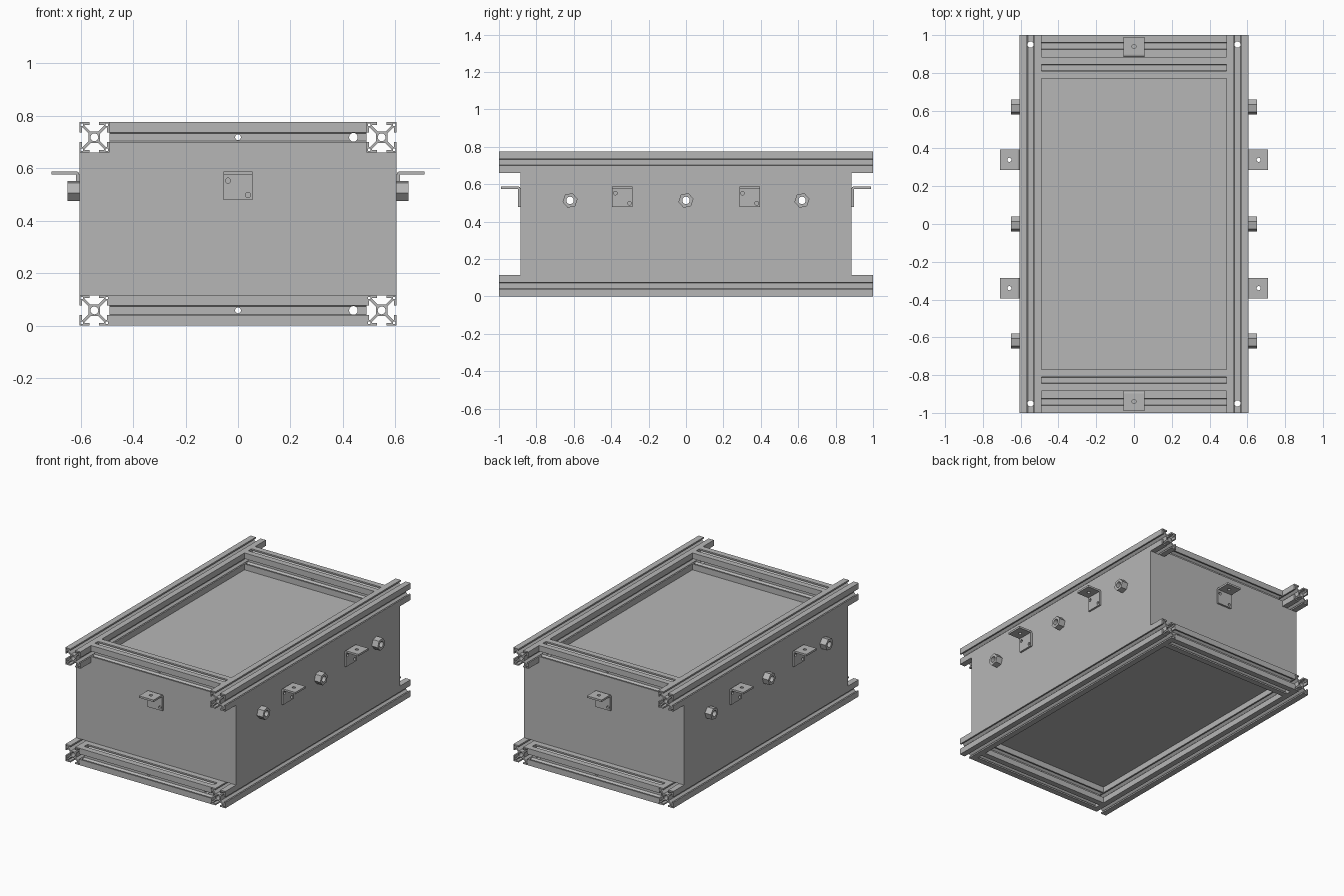
import bpy
import bmesh
from math import pi, cos, sin
from mathutils import Matrix, Vector

cube = bpy.data.objects.get("Cube")
if cube:
    bpy.data.objects.remove(cube, do_unlink=True)

grey = bpy.data.materials.new("plain grey")
grey.use_nodes = True
grey.diffuse_color = (0.47, 0.47, 0.47, 1)
grey.node_tree.nodes["Principled BSDF"].inputs["Base Color"].default_value = grey.diffuse_color

ALONG_X = Matrix.Rotation(pi / 2, 4, 'Y')
ALONG_Y = Matrix.Rotation(pi / 2, 4, 'X')
ALONG_Z = Matrix.Identity(4)

BAR = 0.115            # frame bar width
HALF = BAR / 2
HX, HY = 0.605, 0.885  # half sizes of the box
TOP = 0.775
RAIL_X = HX - HALF


def add(name, mesh):
    ob = bpy.data.objects.new(name, mesh)
    bpy.context.collection.objects.link(ob)
    if not mesh.materials:
        mesh.materials.append(grey)
    return ob


def extrude(name, loops, length, turn):
    """Extrude closed outlines (inner ones become holes) about their centre."""
    curve = bpy.data.curves.new(name, 'CURVE')
    curve.dimensions = '2D'
    curve.fill_mode = 'BOTH'
    curve.extrude = length / 2
    for loop in loops:
        spline = curve.splines.new('POLY')
        spline.points.add(len(loop) - 1)
        for point, (x, y) in zip(spline.points, loop):
            point.co = (x, y, 0, 1)
        spline.use_cyclic_u = True
    temp = bpy.data.objects.new("outline", curve)
    bpy.context.collection.objects.link(temp)
    graph = bpy.context.evaluated_depsgraph_get()
    mesh = bpy.data.meshes.new_from_object(temp.evaluated_get(graph))
    bpy.data.objects.remove(temp, do_unlink=True)
    bm = bmesh.new()
    bm.from_mesh(mesh)
    bmesh.ops.remove_doubles(bm, verts=bm.verts, dist=0.0002)
    bmesh.ops.recalc_face_normals(bm, faces=bm.faces)
    for face in bm.faces:
        face.smooth = False
    bm.to_mesh(mesh)
    bm.free()
    mesh.transform(turn)
    mesh.materials.clear()
    return add(name, mesh)


def cylinder(name, radius, length, turn, loc, sides=20):
    bm = bmesh.new()
    bmesh.ops.create_cone(bm, cap_ends=True, segments=sides, radius1=radius, radius2=radius,
                          depth=length, matrix=Matrix.Translation(loc) @ turn)
    mesh = bpy.data.meshes.new(name)
    bm.to_mesh(mesh)
    bm.free()
    return add(name, mesh)


def block(name, size, loc):
    bm = bmesh.new()
    bmesh.ops.create_cube(bm, size=1, matrix=Matrix.Translation(loc) @ Matrix.Diagonal((*size, 1)))
    mesh = bpy.data.meshes.new(name)
    bm.to_mesh(mesh)
    bm.free()
    return add(name, mesh)


def cut(ob, cutter):
    """Subtract a helper from a part and discard the helper."""
    mod = ob.modifiers.new("cut", 'BOOLEAN')
    mod.operation = 'DIFFERENCE'
    mod.solver = 'EXACT'
    mod.object = cutter
    bpy.context.view_layer.objects.active = ob
    bpy.ops.object.modifier_apply(modifier=mod.name)
    bpy.data.objects.remove(cutter, do_unlink=True)


def copy(ob, name, matrix):
    twin = add(name, ob.data)
    twin.matrix_world = matrix
    return twin


def circle(radius, sides=16):
    return [(radius * cos(2 * pi * i / sides), radius * sin(2 * pi * i / sides)) for i in range(sides)]


def turned(points, quarter):
    for _ in range(quarter):
        points = [(-y, x) for x, y in points]
    return points


# Slotted bar section: one side repeated four times, a bore and hollow corners
lip, pocket, core = 0.0475, 0.037, 0.022
left = [(-HALF, HALF), (-0.018, HALF), (-0.018, lip), (-pocket, lip), (-pocket, 0.044), (-0.015, core)]
side = left + [(-x, y) for x, y in reversed(left[1:])]
corner = [(0.043, 0.043), (0.052, 0.043), (0.052, 0.052), (0.043, 0.052)]
outline = []
for q in range(4):
    outline += turned(side, (4 - q) % 4)
section = [outline, circle(0.015)] + [turned(corner, q) for q in range(4)]

# Long side rails with a vertical hole near each end
rail = extrude("side_rail", section, 2, ALONG_Y)
for y in (-0.95, 0.95):
    cut(rail, cylinder("hole", 0.0165, 0.3, ALONG_Z, (0, y, 0)))
for level, z in (("lower", HALF), ("upper", TOP - HALF)):
    for name, sx in (("left", 1), ("right", -1)):
        copy(rail, f"{level}_{name}_rail", Matrix.Translation((sx * RAIL_X, 0, z)))
bpy.data.objects.remove(rail, do_unlink=True)

# Cross beams between the rails: lower ones at the ends, upper ones set in
beam = extrude("cross_beam", section, 2 * (HX - BAR), ALONG_X)
for x, r in ((0, 0.011), (0.44, 0.0165)):
    cut(beam, cylinder("hole", r, 0.3, ALONG_Y, (x, 0, 0)))
for level, z, y in (("lower", HALF, 1 - HALF), ("upper", TOP - HALF, HY - HALF)):
    for name, sy in (("front", -1), ("back", 1)):
        copy(beam, f"{level}_{name}_beam", Matrix.Translation((0, sy * y, z)))
bpy.data.objects.remove(beam, do_unlink=True)

# Hollow box with ports through its long sides
height = TOP - 2 * BAR
middle = Vector((0, 0, TOP / 2))
wall = 0.015
box = block("box", (2 * HX, 2 * HY, height), middle)
cut(box, block("hollow", (2 * (HX - wall), 2 * (HY - wall), height - 2 * wall), middle))
PORT_Z = 0.513
PORTS = (-0.62, 0, 0.62)
for y in PORTS:
    cut(box, cylinder("hole", 0.02, 3, ALONG_X, (0, y, PORT_Z)))

# Hexagonal port fittings
fitting = cylinder("port_fitting", 0.041, 0.045, ALONG_X @ Matrix.Rotation(0.2, 4, 'Z'), (0, 0, 0), 6)
cut(fitting, cylinder("hole", 0.02, 0.2, ALONG_X, (0, 0, 0)))
for name, sx in (("left", 1), ("right", -1)):
    for i, y in enumerate(PORTS):
        copy(fitting, f"{name}_port_fitting_{i + 1}",
             Matrix.Translation((sx * (HX + 0.0225), y, PORT_Z)))
bpy.data.objects.remove(fitting, do_unlink=True)

# Angle brackets: bent strip with one flange hole and two wall holes
t, reach, drop = 0.013, 0.105, 0.11
bend = [(t - t * cos(a), t * sin(a) - t) for a in (0, pi / 8, pi / 4, 3 * pi / 8, pi / 2)]
strip = [(0, -drop)] + bend + [(reach, 0), (reach, -t), (t, -t), (t, -drop)]
bracket = extrude("bracket", [strip], 0.11, ALONG_Y)
cut(bracket, cylinder("hole", 0.011, 0.1, ALONG_Z, (0.055, 0, 0)))
for y, z in ((-0.038, -0.036), (0.038, -0.09)):
    cut(bracket, cylinder("hole", 0.01, 0.08, ALONG_X, (0, y, z)))
places = [("front", 0, -HY, -pi / 2), ("back", 0, HY, pi / 2)]
for y, end in ((-0.34, "front"), (0.34, "back")):
    places += [("left_" + end, HX, y, 0), ("right_" + end, -HX, y, pi)]
for name, x, y, angle in places:
    copy(bracket, name + "_bracket",
         Matrix.Translation((x, y, 0.588)) @ Matrix.Rotation(angle, 4, 'Z'))
bpy.data.objects.remove(bracket, do_unlink=True)
